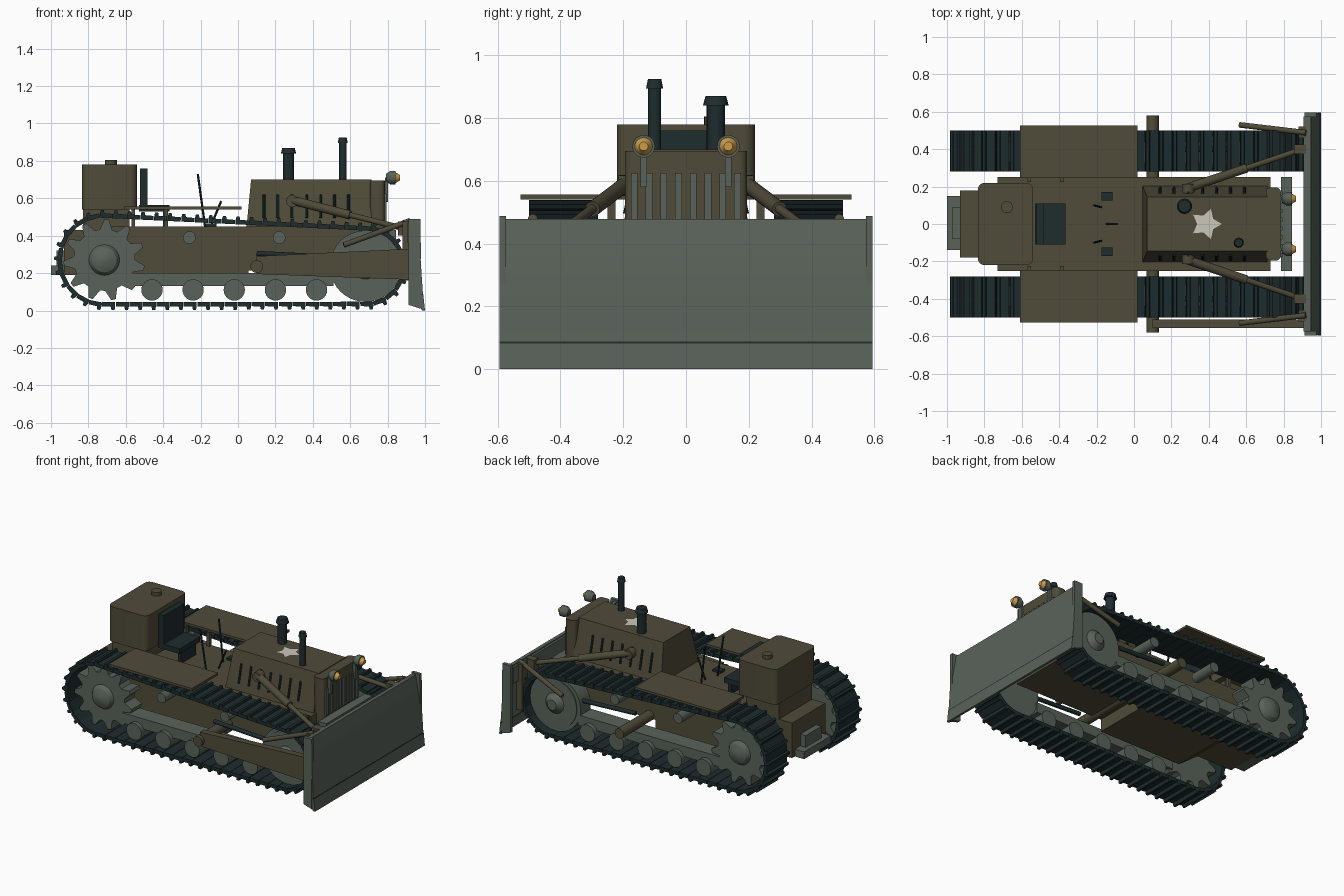
import bpy, bmesh
from math import sin, cos, pi, atan2, acos, radians
from mathutils import Vector

if "Cube" in bpy.data.objects:
    bpy.data.objects.remove(bpy.data.objects["Cube"])


def material(name, rgb):
    m = bpy.data.materials.new(name)
    m.use_nodes = True
    m.diffuse_color = (*rgb, 1)
    m.node_tree.nodes["Principled BSDF"].inputs["Base Color"].default_value = (*rgb, 1)
    return m


OLIVE = material("olive paint", (0.079, 0.07, 0.041))
STEEL = material("grey green steel", (0.1, 0.123, 0.101))
DARK = material("dark metal", (0.013, 0.025, 0.027))
AMBER = material("amber lens", (0.6, 0.34, 0.07))
WHITE = material("faded white paint", (0.6, 0.57, 0.5))
parts = []


def finish(name, bm, mat):
    bmesh.ops.recalc_face_normals(bm, faces=bm.faces)
    mesh = bpy.data.meshes.new(name)
    bm.to_mesh(mesh)
    bm.free()
    mesh.materials.append(mat)
    ob = bpy.data.objects.new(name, mesh)
    bpy.context.collection.objects.link(ob)
    parts.append(ob)
    return ob


def box(name, x, y, z, mat, corner=0, top=(0, 0, 0)):
    """Box from ranges; corner rounds the upright edges; top = inset of rear, front, sides."""
    bm = bmesh.new()
    bmesh.ops.create_cube(bm, size=1)
    for v in bm.verts:
        up, front, left = v.co.z > 0, v.co.x > 0, v.co.y > 0
        v.co = (x[front], y[left], z[up])
        if up:
            v.co.x += -top[1] if front else top[0]
            v.co.y += -top[2] if left else top[2]
    if corner:
        edges = [e for e in bm.edges if abs(e.verts[0].co.z - e.verts[1].co.z) > 0.001]
        bmesh.ops.bevel(bm, geom=edges, offset=corner, segments=4, profile=0.5, affect='EDGES')
    return finish(name, bm, mat)


def add_prism(bm, pts, y0, y1):
    face = bm.faces.new([bm.verts.new((px, y0, pz)) for px, pz in pts])
    new = bmesh.ops.extrude_face_region(bm, geom=[face])["geom"]
    bmesh.ops.translate(bm, vec=(0, y1 - y0, 0),
                        verts=[g for g in new if isinstance(g, bmesh.types.BMVert)])


def prism(name, pts, y, mat):
    bm = bmesh.new()
    add_prism(bm, pts, *y)
    return finish(name, bm, mat)


def rod(name, a, b, r, mat, r2=None, sides=20):
    a, b = Vector(a), Vector(b)
    bm = bmesh.new()
    bmesh.ops.create_cone(bm, cap_ends=True, segments=sides, radius1=r,
                          radius2=r if r2 is None else r2, depth=(b - a).length)
    ob = finish(name, bm, mat)
    ob.rotation_mode = 'QUATERNION'
    ob.rotation_quaternion = Vector((0, 0, 1)).rotation_difference(b - a)
    ob.location = (a + b) / 2
    return ob


# Track loop: tangent lines round the sprocket and idler
REAR, FRONT = Vector((-0.715, 0.27)), Vector((0.682, 0.237))
R0, R1 = 0.243, 0.208
axis = FRONT - REAR
theta = atan2(axis.y, axis.x)
phi = acos((R0 - R1) / axis.length)
straight = (axis.length ** 2 - (R0 - R1) ** 2) ** 0.5
arc1, arc0 = R1 * 2 * phi, R0 * (2 * pi - 2 * phi)
LOOP = 2 * straight + arc0 + arc1


def direction(a):
    return Vector((cos(a), sin(a)))


def track_point(s):
    up, down = direction(theta + phi), direction(theta - phi)
    if s < straight:
        return (REAR + up * R0).lerp(FRONT + up * R1, s / straight), up
    s -= straight
    if s < arc1:
        n = direction(theta + phi - s / R1)
        return FRONT + n * R1, n
    s -= arc1
    if s < straight:
        return (FRONT + down * R1).lerp(REAR + down * R0, s / straight), down
    n = direction(theta - phi - (s - straight) / R0)
    return REAR + n * R0, n


def track(name, y):
    bm = bmesh.new()
    count = 58
    half = LOOP / count * 0.48
    shape = [(-half, -0.018), (half, -0.018), (half, 0.005), (-half + 0.024, 0.007),
             (-half + 0.02, 0.024), (-half + 0.004, 0.024), (-half, 0.007)]
    for i in range(count):
        p, n = track_point(LOOP * i / count)
        t = Vector((n.y, -n.x))
        add_prism(bm, [p + t * u + n * w for u, w in shape], *y)
    finish(name, bm, DARK)


def gear(centre, teeth, inner, outer):
    pts = []
    for i in range(teeth):
        for k, r in ((0, inner), (0.3, inner), (0.55, outer), (0.75, outer)):
            pts.append(centre + direction((i + k) * 2 * pi / teeth) * r)
    return pts


# Hull, hood, radiator and tank
prism("hull", [(-0.73, 0.45), (-0.73, 0.25), (-0.57, 0.13), (0.055, 0.13),
               (0.055, 0.215), (0.73, 0.215), (0.73, 0.45)], (-0.25, 0.25), OLIVE)
box("rear_housing", (-0.93, -0.6), (-0.18, 0.18), (0.19, 0.43), OLIVE)
box("tank_support", (-0.83, -0.58), (-0.18, 0.18), (0.42, 0.54), OLIVE)
box("hitch", (-1.0, -0.92), (-0.14, 0.15), (0.19, 0.24), STEEL)
box("hitch_block", (-0.97, -0.92), (-0.08, 0.09), (0.24, 0.32), STEEL)
box("fuel_tank", (-0.835, -0.54), (-0.22, 0.22), (0.54, 0.78), OLIVE, corner=0.035)
rod("tank_cap", (-0.68, 0.09, 0.775), (-0.68, 0.09, 0.805), 0.032, OLIVE)
box("hood", (0.045, 0.715), (-0.205, 0.205), (0.44, 0.7), OLIVE, top=(0.025, 0, 0.06))
box("radiator", (0.705, 0.785), (-0.195, 0.195), (0.3, 0.695), OLIVE, corner=0.025)
box("front_bumper", (0.785, 0.845), (-0.25, 0.25), (0.31, 0.43), STEEL)
for i in range(8):
    y = -0.165 + i * 0.047
    box("grille_bar", (0.784, 0.793), (y - 0.011, y + 0.011), (0.44, 0.625), STEEL)

# Worn star painted on the hood
bm = bmesh.new()
star = [Vector((0.385, 0)) + direction(i * pi / 5) * (0.047 if i % 2 else 0.085) for i in range(10)]
bm.faces.new([bm.verts.new((p.x, p.y, 0.704)) for p in star])
finish("painted_star", bm, WHITE)

# Stacks
rod("exhaust_pipe", (0.56, -0.1, 0.69), (0.56, -0.1, 0.9), 0.021, DARK)
rod("exhaust_cap", (0.56, -0.1, 0.895), (0.56, -0.1, 0.925), 0.027, DARK, 0.021)
rod("intake_pipe", (0.27, 0.095, 0.69), (0.27, 0.095, 0.85), 0.029, DARK)
rod("intake_cap", (0.27, 0.095, 0.84), (0.27, 0.095, 0.87), 0.041, DARK, 0.033)

# Seat and controls
box("seat_cushion", (-0.53, -0.365), (-0.11, 0.11), (0.53, 0.565), DARK)
box("seat_back", (-0.525, -0.485), (-0.11, 0.11), (0.55, 0.76), DARK)
box("seat_post", (-0.4, -0.375), (-0.08, 0.08), (0.44, 0.54), DARK)
rod("gear_lever", (-0.15, 0, 0.44), (-0.09, 0, 0.585), 0.006, DARK, sides=8)

for s in (-1, 1):
    side = "right" if s < 0 else "left"

    def span(a, b):
        return sorted((s * a, s * b))

    # Running gear
    track(side + "_track", span(0.28, 0.5))
    prism(side + "_sprocket", gear(REAR, 11, 0.165, 0.218), span(0.33, 0.44), STEEL)
    rod(side + "_sprocket_hub", (REAR.x, s * 0.44, REAR.y), (REAR.x, s * 0.465, REAR.y), 0.082, STEEL, 0.066, 28)
    rod(side + "_sprocket_dome", (REAR.x, s * 0.465, REAR.y), (REAR.x, s * 0.485, REAR.y), 0.066, STEEL, 0.02, 28)
    rod(side + "_idler", (FRONT.x, s * 0.33, FRONT.y), (FRONT.x, s * 0.44, FRONT.y), 0.191, STEEL, sides=40)
    rod(side + "_idler_rim", (FRONT.x, s * 0.44, FRONT.y), (FRONT.x, s * 0.446, FRONT.y), 0.165, STEEL, sides=40)
    rod(side + "_idler_hub", (FRONT.x, s * 0.44, FRONT.y), (FRONT.x, s * 0.48, FRONT.y), 0.075, STEEL, 0.035, 28)
    box(side + "_roller_frame", (-0.58, 0.51), span(0.32, 0.44), (0.13, 0.2), STEEL)
    rod(side + "_recoil_rod", (0.1, s * 0.4, 0.305), (0.5, s * 0.4, 0.285), 0.014, DARK, sides=12)
    for i in range(5):
        x = -0.46 + i * 0.22
        rod(side + "_roller", (x, s * 0.31, 0.11), (x, s * 0.47, 0.11), 0.057, STEEL, sides=24)
    for x in (-0.26, 0.22):
        rod(side + "_return_roller", (x, s * 0.285, 0.39), (x, s * 0.46, 0.39), 0.034, STEEL)

    # Fender, pedal and lever
    box(side + "_fender", (-0.61, 0.02), span(0.245, 0.527), (0.54, 0.556), OLIVE)
    for x in (-0.56, -0.385):
        box(side + "_fender_post", (x - 0.01, x + 0.01), span(0.225, 0.25), (0.44, 0.545), OLIVE)
    box(side + "_pedal", (-0.175, -0.115), span(0.125, 0.172), (0.45, 0.465), DARK)
    rod(side + "_steering_lever", (-0.175, s * 0.09, 0.44), (-0.215, s * 0.1, 0.73), 0.006, DARK, sides=8)

    # Louvres and lamp
    for i in range(7):
        x = 0.14 + i * 0.075
        rod(side + "_louvre", (x, s * 0.193, 0.495), (x, s * 0.164, 0.62), 0.008, DARK, sides=8)
    y = s * 0.135
    box(side + "_lamp_post", (0.785, 0.803), (y - 0.01, y + 0.01), (0.58, 0.71), STEEL)
    rod(side + "_lamp_back", (0.79, y, 0.71), (0.815, y, 0.71), 0.02, STEEL, 0.036)
    rod(side + "_lamp_rim", (0.815, y, 0.71), (0.843, y, 0.71), 0.036, STEEL)
    rod(side + "_lamp_lens", (0.843, y, 0.71), (0.866, y, 0.71), 0.028, AMBER, 0.014)

    # Blade linkage
    rod(side + "_lift_pivot", (0.29, s * 0.15, 0.585), (0.29, s * 0.215, 0.585), 0.033, OLIVE)
    rod(side + "_lift_cylinder", (0.28, s * 0.19, 0.592), (0.6, s * 0.298, 0.51), 0.024, OLIVE)
    rod(side + "_lift_ram", (0.59, s * 0.295, 0.513), (0.9, s * 0.4, 0.435), 0.015, OLIVE)
    box(side + "_lift_bracket", (0.855, 0.92), span(0.375, 0.425), (0.4, 0.475), OLIVE)
    rod(side + "_brace", (0.565, s * 0.53, 0.35), (0.92, s * 0.488, 0.48), 0.015, OLIVE)
    box(side + "_blade_bracket", (0.88, 0.92), span(0.46, 0.52), (0.16, 0.475), OLIVE)
    prism(side + "_blade_end", [(0.912, 0.488), (0.975, 0.488), (0.978, 0.31), (0.975, 0.2),
                                (0.975, 0.01), (0.912, 0.03)], span(0.573, 0.595), STEEL)

# Blade
prism("blade", [(0.92, 0.478), (0.945, 0.478), (0.959, 0.4), (0.974, 0.32), (0.981, 0.2),
                (0.989, 0.085), (0.997, 0.005), (0.98, 0.005), (0.95, 0.09), (0.92, 0.12)],
      (-0.594, 0.594), STEEL)
prism("cutting_edge", [(0.991, 0.082), (1.0, 0.0), (0.985, 0.0), (0.98, 0.082)], (-0.595, 0.595), STEEL)
prism("edge_seam", [(0.99, 0.088), (0.991, 0.082), (0.98, 0.082), (0.98, 0.088)], (-0.595, 0.595), DARK)
box("blade_back_beam", (0.905, 0.93), (-0.575, 0.575), (0.36, 0.47), STEEL)

# Cross shaft and the single push arm
rod("cross_shaft", (0.1, -0.58, 0.235), (0.1, 0.58, 0.235), 0.034, OLIVE)
prism("push_arm", [(0.1, 0.29), (0.5, 0.31), (0.92, 0.33), (0.92, 0.165), (0.5, 0.18), (0.1, 0.195)],
      (-0.555, -0.51), OLIVE)

bpy.ops.object.select_all(action='DESELECT')
for ob in parts:
    ob.select_set(True)
bpy.context.view_layer.objects.active = parts[0]
bpy.ops.object.shade_smooth_by_angle(angle=radians(30))
